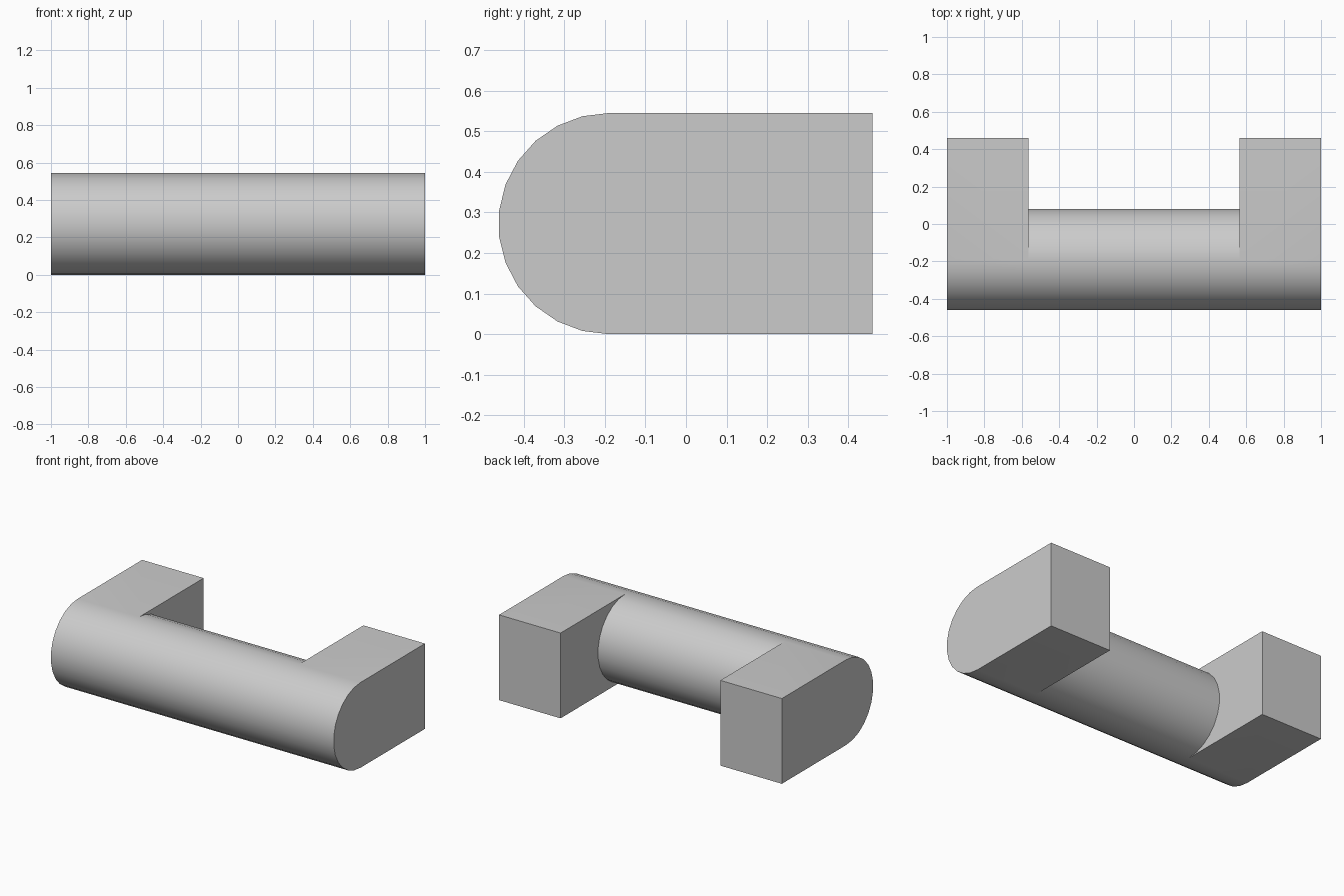
import bpy, bmesh, math

if "Cube" in bpy.data.objects:
    bpy.data.objects.remove(bpy.data.objects["Cube"])

SIDES, R = 26, 0.2725          # round bar section
CY, CZ = -0.19, 0.2725         # bar axis
BACK, INNER, OUTER = 0.46, 0.565, 1.0
HALF = SIDES // 2

grey = bpy.data.materials.new("light grey")
grey.diffuse_color = (0.6, 0.6, 0.6, 1)
grey.use_nodes = True
grey.node_tree.nodes["Principled BSDF"].inputs["Base Color"].default_value = grey.diffuse_color


def arc(sign):
    """Half circle from top to bottom, bulging to the front (-1) or back (+1)."""
    return [(CY + sign * R * math.sin(math.pi * i / HALF),
             CZ + R * math.cos(math.pi * i / HALF)) for i in range(HALF + 1)]


front, rear = arc(-1), arc(1)
corners = [(BACK, 0.0), (BACK, 2 * R)]
bm = bmesh.new()


def ring(x, points):
    return [bm.verts.new((x, y, z)) for y, z in points]


def strip(a, b):
    for i in range(len(a) - 1):
        bm.faces.new((a[i], a[i + 1], b[i + 1], b[i]))


# Rounded front, running the full length
fronts = [ring(x, front) for x in (-OUTER, -INNER, INNER, OUTER)]
for a, b in zip(fronts, fronts[1:]):
    strip(a, b)

# Rounded back of the grip, between the legs
rears = []
for f, x in ((fronts[1], -INNER), (fronts[2], INNER)):
    rears.append([f[0]] + ring(x, rear[1:-1]) + [f[-1]])
strip(*rears)

# Square legs reaching back at both ends
for outer, inner, grip, s in ((fronts[0], fronts[1], rears[0], -1),
                              (fronts[3], fronts[2], rears[1], 1)):
    oc, ic = ring(s * OUTER, corners), ring(s * INNER, corners)
    strip([outer[-1]] + oc + [outer[0]], [inner[-1]] + ic + [inner[0]])
    bm.faces.new(outer + oc)             # end face
    bm.faces.new(grip + ic)              # inner face around the grip

bmesh.ops.recalc_face_normals(bm, faces=bm.faces)
mesh = bpy.data.meshes.new("pull_handle")
bm.to_mesh(mesh)
bm.free()
mesh.materials.append(grey)
handle = bpy.data.objects.new("pull_handle", mesh)
bpy.context.collection.objects.link(handle)
bpy.context.view_layer.objects.active = handle
handle.select_set(True)
bpy.ops.object.shade_smooth_by_angle(angle=math.radians(30))
